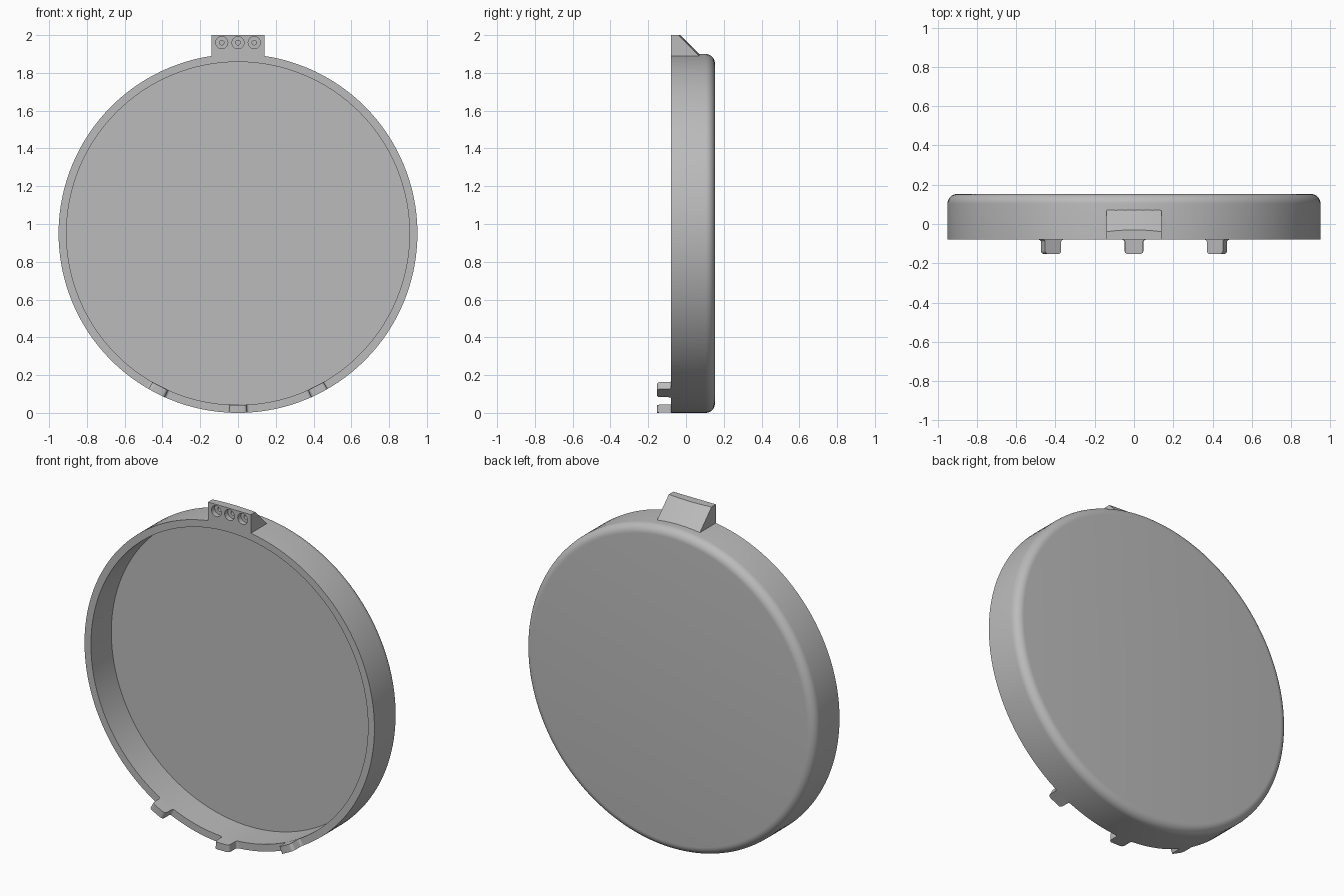
import bpy, bmesh, math
from mathutils import Matrix, Vector

cube = bpy.data.objects.get("Cube")
if cube:
    bpy.data.objects.remove(cube, do_unlink=True)

R, INNER, CZ = 0.95, 0.908, 0.95          # rim radii and disc centre height
FRONT, BACK, FLOOR = -0.08, 0.153, 0.111  # y of rim, back face and recess floor
FILLET = 0.05
SEG = 128

grey = bpy.data.materials.new("grey_plastic")
grey.use_nodes = True
grey.diffuse_color = (0.5, 0.5, 0.5, 1)
grey.node_tree.nodes["Principled BSDF"].inputs["Base Color"].default_value = (0.5, 0.5, 0.5, 1)


def finish(name, bm):
    bmesh.ops.remove_doubles(bm, verts=bm.verts, dist=1e-5)
    bmesh.ops.recalc_face_normals(bm, faces=bm.faces)
    mesh = bpy.data.meshes.new(name)
    bm.to_mesh(mesh)
    bm.free()
    mesh.materials.append(grey)
    obj = bpy.data.objects.new(name, mesh)
    bpy.context.collection.objects.link(obj)
    return obj


def smooth(obj):
    bpy.ops.object.select_all(action='DESELECT')
    obj.select_set(True)
    bpy.context.view_layer.objects.active = obj
    bpy.ops.object.shade_smooth_by_angle(angle=math.radians(30))


def loft(bm, rings):
    """Skin a row of equal closed sections and cap both ends."""
    rows = [[bm.verts.new(p) for p in ring] for ring in rings]
    n = len(rows[0])
    for a, b in zip(rows, rows[1:]):
        for i in range(n):
            j = (i + 1) % n
            bm.faces.new((a[i], a[j], b[j], b[i]))
    bm.faces.new(rows[0])
    bm.faces.new(rows[-1])


def combine(target, tool, operation):
    mod = target.modifiers.new(operation, 'BOOLEAN')
    mod.operation, mod.object, mod.solver = operation, tool, 'EXACT'
    bpy.ops.object.select_all(action='DESELECT')
    target.select_set(True)
    bpy.context.view_layer.objects.active = target
    bpy.ops.object.modifier_apply(modifier=mod.name)
    bpy.data.objects.remove(tool, do_unlink=True)


def arc(cx, cy, r, start, end, steps=6):
    return [(cx + r * math.cos(math.radians(start + (end - start) * i / steps)),
             cy + r * math.sin(math.radians(start + (end - start) * i / steps)))
            for i in range(steps + 1)]


# Shallow round cover: lofted circles from the recess floor, round the rim, to the back
profile = [(INNER, FLOOR), (INNER, FRONT), (R, FRONT)]
profile += arc(R - FILLET, BACK - FILLET, FILLET, 0, 90, 8)
bm = bmesh.new()
loft(bm, [[(r * math.cos(math.tau * i / SEG), y, CZ + r * math.sin(math.tau * i / SEG))
           for i in range(SEG)] for r, y in profile])
cover = finish("round_cover", bm)

# Top mounting block with a conical ramp behind it
HALF, TOP, ROOT = 0.14, 2.0, CZ + 0.925


def ramp_y(x, z):
    return 0.07 - (math.hypot(x, z - CZ) - R)


bm = bmesh.new()
loft(bm, [[(x, FRONT, ROOT), (x, FRONT, TOP), (x, ramp_y(x, TOP), TOP), (x, ramp_y(x, ROOT), ROOT)]
          for x in [HALF * i / 6 for i in range(-6, 7)]])
combine(cover, finish("mounting_block", bm), 'UNION')

# Three blind stepped screw holes
for x in (-0.086, 0, 0.086):
    for radius, depth in ((0.032, 0.03), (0.012, 0.055)):
        bm = bmesh.new()
        place = Matrix.Translation((x, FRONT, 1.96)) @ Matrix.Rotation(math.pi / 2, 4, 'X')
        bmesh.ops.create_cone(bm, cap_ends=True, segments=32, radius1=radius,
                              radius2=radius, depth=2 * depth, matrix=place)
        combine(cover, finish("screw_hole_cutter", bm), 'DIFFERENCE')
smooth(cover)

# Locating tabs on the lower rim: rounded tips, small fillets at the root
HW, TIP, ROUND, FLARE = 0.048, -0.153, 0.018, 0.012
right_side = arc(HW + FLARE, FRONT - FLARE, FLARE, 90, 180, 4)
right_side += arc(HW - ROUND, TIP + ROUND, ROUND, 0, -90)
outline = right_side + [(-t, y) for t, y in reversed(right_side)]
for name, angle in (("right_tab", -27), ("middle_tab", 0), ("left_tab", 27)):
    bm = bmesh.new()
    rings = []
    for r in (INNER, R):
        ring = []
        for t, y in outline:
            a = math.radians(angle) + t / R
            ring.append(Vector((r * math.sin(a), y, CZ - r * math.cos(a))))
        rings.append(ring)
    loft(bm, rings)
    smooth(finish(name, bm))
